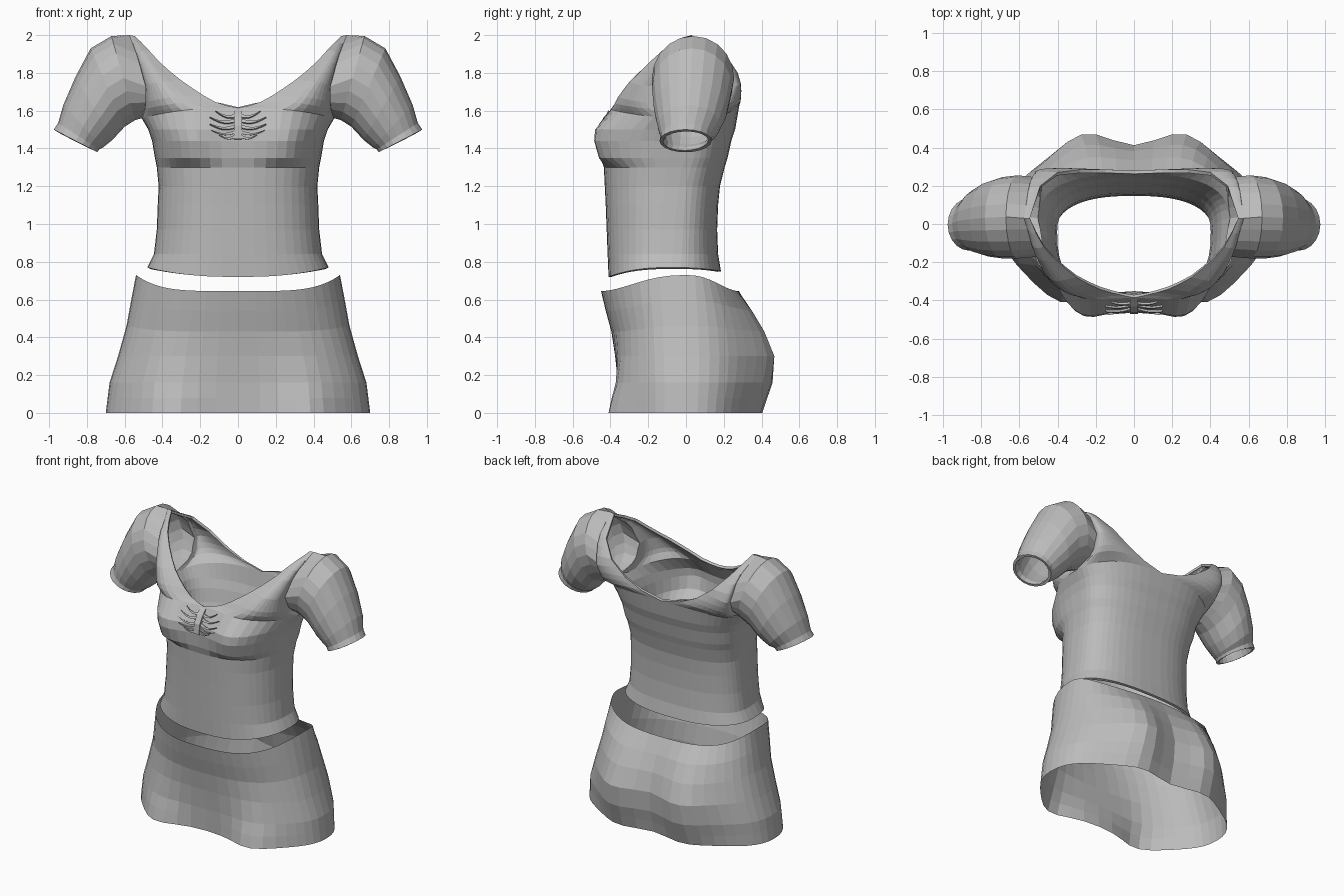
import bpy, bmesh, math
from mathutils import Vector

if "Cube" in bpy.data.objects:
    bpy.data.objects.remove(bpy.data.objects["Cube"])

GREY = (0.5, 0.5, 0.5, 1)
cloth = bpy.data.materials.new("grey cloth")
cloth.use_nodes = True
cloth.diffuse_color = GREY
cloth.node_tree.nodes["Principled BSDF"].inputs["Base Color"].default_value = GREY


def along(pts, t):
    """Point at fraction t of a polyline."""
    f = min(max(t, 0), 1) * (len(pts) - 1)
    i = min(int(f), len(pts) - 2)
    return Vector(pts[i]).lerp(Vector(pts[i + 1]), f - i)


def add_grid(bm, rows, closed=False):
    """Quads between neighbouring rows of points."""
    grid = [[bm.verts.new(p) for p in row] for row in rows]
    n = len(rows[0])
    for low, high in zip(grid, grid[1:]):
        for j in range(n if closed else n - 1):
            k = (j + 1) % n
            bm.faces.new((low[j], low[k], high[k], high[j]))


def finish(name, bm, thickness=0, wrap=None):
    """Turn a half mesh into a mirrored object."""
    bmesh.ops.remove_doubles(bm, verts=bm.verts, dist=0.0005)
    bmesh.ops.recalc_face_normals(bm, faces=bm.faces)
    mesh = bpy.data.meshes.new(name)
    bm.to_mesh(mesh)
    bm.free()
    mesh.materials.append(cloth)
    obj = bpy.data.objects.new(name, mesh)
    bpy.context.collection.objects.link(obj)
    mirror = obj.modifiers.new("mirror", "MIRROR")
    mirror.use_clip = True
    if wrap:
        fit = obj.modifiers.new("fit", "SHRINKWRAP")
        fit.target = wrap
        fit.wrap_method = "PROJECT"
        fit.use_project_y = True
        fit.use_positive_direction = True
        fit.use_negative_direction = False
    if thickness:
        solid = obj.modifiers.new("thickness", "SOLIDIFY")
        solid.thickness = thickness
        solid.offset = 0 if wrap else -1
    return obj


def bump(x, centre, width):
    return math.exp(-((x - centre) / width) ** 2)


def section(a, w, front, back, yc, e):
    """Point of a rounded outline; a runs from front centre to back centre."""
    s, c = abs(math.sin(a)), math.cos(a)
    reach = front if c > 0 else back
    return w * s ** e, yc + (reach - yc) * abs(c) ** e


HALF = 12
ANGLES = [math.pi * i / (2 * HALF) for i in range(2 * HALF + 1)]

# Bodice body: z, half width, front, back, side centre, bust
BODY = [(0.72, 0.48, -0.41, 0.185, -0.08, 0), (0.84, 0.445, -0.415, 0.17, -0.07, 0),
        (0.97, 0.43, -0.42, 0.165, -0.06, 0), (1.1, 0.425, -0.425, 0.17, -0.05, 0),
        (1.2, 0.42, -0.43, 0.18, -0.04, 0), (1.3, 0.43, -0.435, 0.205, -0.02, 0),
        (1.35, 0.44, -0.445, 0.22, 0, 0.06), (1.44, 0.455, -0.45, 0.24, 0.01, 0.085),
        (1.5, 0.475, -0.445, 0.26, 0.02, 0.08), (1.56, 0.51, -0.385, 0.28, 0.03, 0.04)]


def body_point(a, row):
    z, w, front, back, yc, bust = row
    x, y = section(a, w, front, back, yc, 0.8)
    c = math.cos(a)
    if c > 0:
        y -= bust * bump(x, 0.29, 0.15) * min(1, c * 3)
    if row is BODY[0]:
        z += 0.05 * math.sin(a) ** 2 + (0.03 * c * c if c < 0 else 0)
    if row is BODY[-1]:
        z += 0.055 * c * c
    return Vector((x, y, z))


bm = bmesh.new()
add_grid(bm, [[body_point(a, row) for a in ANGLES] for row in BODY])
top_ring = [body_point(a, BODY[-1]) for a in ANGLES]

# Front and back yokes between neckline and armhole
neck_end, arm_end = (0.545, 0.03, 1.995), (0.575, 0.03, 2.0)
front_neck = [top_ring[0], (0.1, -0.365, 1.635), (0.2, -0.335, 1.69), (0.3, -0.28, 1.76),
              (0.4, -0.2, 1.84), (0.49, -0.1, 1.94), neck_end]
back_neck = [top_ring[-1], (0.15, 0.285, 1.65), (0.28, 0.285, 1.71), (0.4, 0.27, 1.8),
             (0.49, 0.2, 1.9), neck_end]
armpit = top_ring[HALF]
front_arm = [armpit, (0.49, -0.12, 1.62), (0.49, -0.17, 1.73), (0.53, -0.12, 1.88), arm_end]
back_arm = [armpit, (0.5, 0.18, 1.62), (0.52, 0.245, 1.73), (0.55, 0.2, 1.89), arm_end]
STEPS = 10


def add_yoke(bm, neck, arm, base):
    rows = []
    for i in range(STEPS + 1):
        r = i / STEPS
        n, m = along(neck, r), along(arm, r)
        row = []
        for j, p in enumerate(base):
            s = j / HALF
            swell = p - base[0].lerp(base[-1], s)
            row.append(n.lerp(m, s) + swell * (1 - r) ** 1.3)
        rows.append(row)
    add_grid(bm, rows)


add_yoke(bm, front_neck, front_arm, top_ring[:HALF + 1])
add_yoke(bm, back_neck, back_arm, top_ring[:HALF - 1:-1])

# Puffed sleeve: top x z, bottom x z, front y, back y
SLEEVE = [(0.67, 1.995, 0.545, 1.55, -0.18, 0.255), (0.78, 1.93, 0.6, 1.515, -0.18, 0.245),
          (0.86, 1.78, 0.665, 1.445, -0.17, 0.22), (0.925, 1.63, 0.715, 1.405, -0.15, 0.18),
          (0.952, 1.535, 0.735, 1.395, -0.135, 0.14), (0.975, 1.5, 0.745, 1.38, -0.14, 0.135)]
armhole = [along(front_arm, 1 - i / STEPS) for i in range(STEPS)]
armhole += [along(back_arm, i / STEPS) for i in range(STEPS)]
rings = [armhole]
for tx, tz, bx, bz, fy, by in SLEEVE:
    ring = []
    for i in range(2 * STEPS):
        c, s = math.cos(math.pi * i / STEPS), math.sin(math.pi * i / STEPS)
        ring.append(Vector(((tx + bx) / 2 + c * (tx - bx) / 2,
                            (fy + by) / 2 + s * (fy - by) / 2,
                            (tz + bz) / 2 + c * (tz - bz) / 2)))
    rings.append(ring)
add_grid(bm, rings, closed=True)
bodice = finish("bodice_with_sleeves", bm, 0.018)

# Skirt: z, half width, front, back, thigh swell, seat swell
SKIRT = [(0, 0.7, -0.35, 0.36, 0.1, 0.06), (0.08, 0.69, -0.355, 0.375, 0.075, 0.075),
         (0.16, 0.68, -0.36, 0.395, 0.045, 0.085), (0.3, 0.635, -0.375, 0.405, 0.015, 0.09),
         (0.43, 0.59, -0.395, 0.375, 0, 0.065), (0.54, 0.565, -0.425, 0.33, 0, 0.04),
         (0.645, 0.54, -0.45, 0.28, 0, 0)]


def skirt_point(a, row):
    z, w, front, back, thigh, seat = row
    x, y = section(a, w, front, back, 0, 0.87)
    c = math.cos(a)
    if c > 0:
        y -= thigh * bump(x, 0.38, 0.18) * min(1, c * 3)
    else:
        y += seat * bump(x, 0.27, 0.17) * min(1, -c * 3)
    lift = max(0, z - 0.3) / 0.345
    return Vector((x, y, z + 0.085 * lift * math.sin(a) ** 4))


bm = bmesh.new()
add_grid(bm, [[skirt_point(a, row) for a in ANGLES] for row in SKIRT])
finish("skirt", bm)

# Gathered folds beside the front tie: start height, rise, length
bm = bmesh.new()
for z0, rise, length in [(1.575, 0.02, 0.12), (1.55, 0.012, 0.15), (1.52, 0.005, 0.15),
                         (1.495, 0, 0.14), (1.475, -0.005, 0.1)]:
    rows = []
    for i in range(7):
        t = i / 6
        z = z0 - 0.02 * math.sin(math.pi * t) + rise * t
        h = 0.009 * (1 - t) + 0.001
        rows.append([Vector((length * t, -0.8, z - h)), Vector((length * t, -0.8, z + h))])
    add_grid(bm, rows)
finish("gathered_folds", bm, 0.022, bodice)

# Front tie strip lying on the neckline
bm = bmesh.new()
add_grid(bm, [[Vector((x, y, z)) for x in (0, 0.022)]
              for z, y in ((1.45, -0.472), (1.52, -0.465), (1.57, -0.432), (1.612, -0.39))])
finish("front_tie", bm, 0.025)
